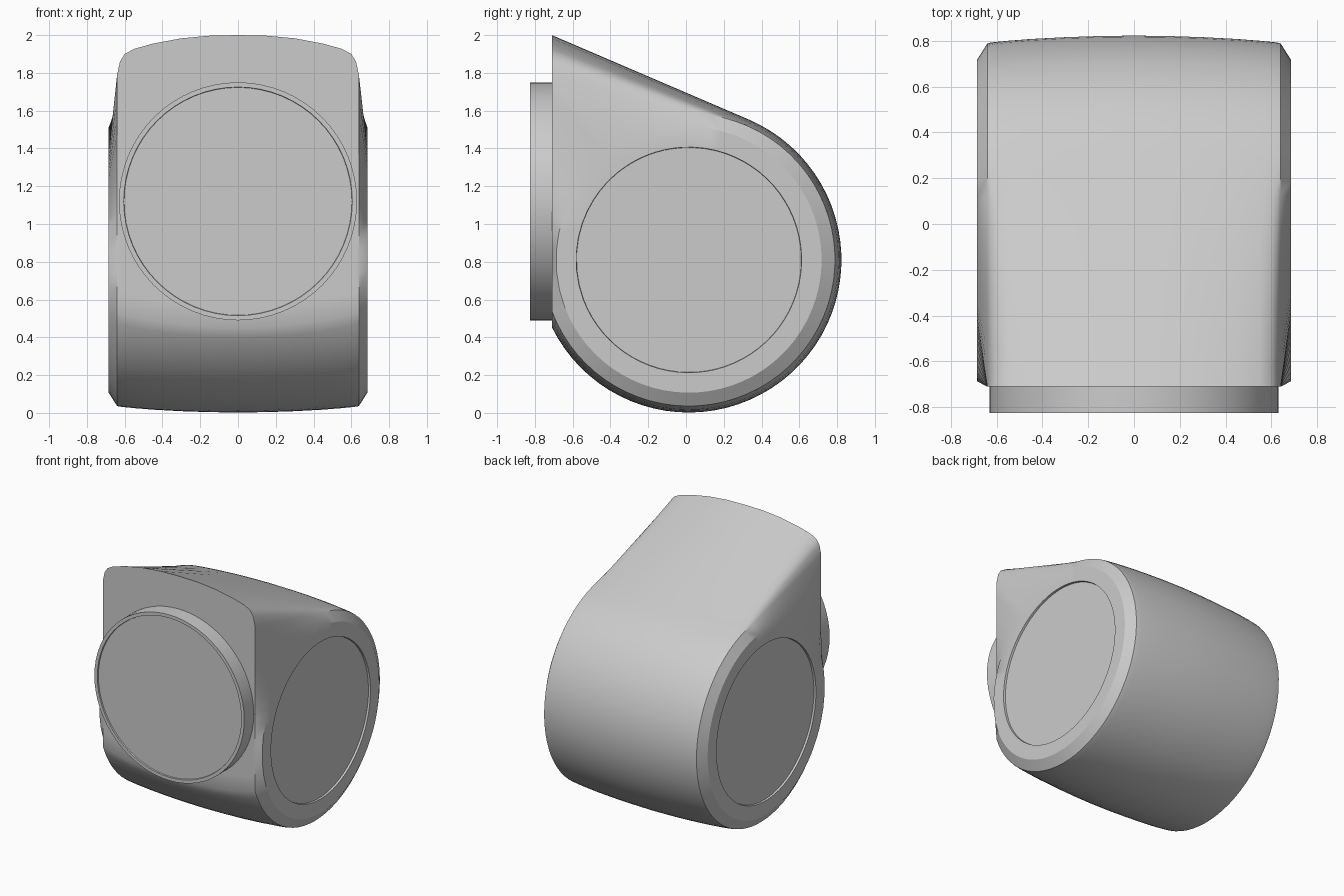
import bpy, bmesh, math
from mathutils import Vector

if "Cube" in bpy.data.objects:
    bpy.data.objects.remove(bpy.data.objects["Cube"])

grey = bpy.data.materials.new("light grey")
grey.use_nodes = True
COLOUR = (0.6, 0.6, 0.6, 1)
grey.diffuse_color = COLOUR
grey.node_tree.nodes["Principled BSDF"].inputs["Base Color"].default_value = COLOUR

CENTRE = Vector((0.015, 0.81))   # y, z of the round barrel
FRONT = -0.71


def finish(name, bm):
    bmesh.ops.recalc_face_normals(bm, faces=bm.faces)
    mesh = bpy.data.meshes.new(name)
    bm.to_mesh(mesh)
    bm.free()
    mesh.materials.append(grey)
    ob = bpy.data.objects.new(name, mesh)
    bpy.context.collection.objects.link(ob)
    bpy.ops.object.select_all(action='DESELECT')
    ob.select_set(True)
    bpy.context.view_layer.objects.active = ob
    bpy.ops.object.shade_smooth_by_angle(angle=math.radians(30))
    return ob


def loft(name, loops):
    """Bridge closed loops of equal length and cap both ends."""
    bm = bmesh.new()
    rings = [[bm.verts.new(p) for p in loop] for loop in loops]
    n = len(rings[0])
    for a, b in zip(rings, rings[1:]):
        for i in range(n):
            j = (i + 1) % n
            bm.faces.new((a[i], a[j], b[j], b[i]))
    bm.faces.new(rings[0])
    bm.faces.new(rings[-1])
    return finish(name, bm)


def teardrop(radius, peak):
    """Round barrel with a flat front and a straight top running up to a peak."""
    apex = Vector((FRONT, peak))
    d = CENTRE - apex
    slope = math.atan2(d.y, d.x) + math.asin(radius / d.length)
    start = slope + math.pi / 2
    end = -math.acos((FRONT - CENTRE.x) / radius)
    pts = []
    for i in range(49):
        a = start + (end - start) * i / 48
        pts.append(CENTRE + radius * Vector((math.cos(a), math.sin(a))))
    tangent, low = pts[0], pts[-1]
    pts += [low.lerp(apex, i / 12) for i in range(1, 13)]
    pts += [apex.lerp(tangent, i / 12) for i in range(1, 12)]
    return pts


def round_loop(pts, radius):
    """Pull an outline onto a circle about the barrel centre."""
    return [CENTRE + (p - CENTRE).normalized() * radius for p in pts]


# Housing: bulging sections across the width, rounded sides with recessed discs
half = [(0, 0.808, 2.0), (0.15, 0.806, 1.997), (0.3, 0.801, 1.983),
        (0.45, 0.793, 1.955), (0.55, 0.785, 1.927), (0.6, 0.78, 1.9),
        (0.625, 0.777, 1.86), (0.64, 0.774, 1.79)]
side = [(x, teardrop(r, peak)) for x, r, peak in half]
rim = side[-1][1]
for x, r in ((0.685, 0.703), (0.685, 0.597), (0.67, 0.595)):
    side.append((x, round_loop(rim, r)))
sections = [(-x, pts) for x, pts in reversed(side[1:])] + side
loft("housing", [[(x, p.x, p.y) for p in pts] for x, pts in sections])

# Front collar: short cylinder with a thin rim and a slightly recessed face
collar = [(-0.4, 0.625), (-0.7, 0.63), (-0.825, 0.63), (-0.825, 0.605), (-0.815, 0.603)]
turn = [2 * math.pi * i / 64 for i in range(64)]
loft("front_collar", [[(r * math.cos(a), y, 1.12 + r * math.sin(a)) for a in turn]
                      for y, r in collar])
